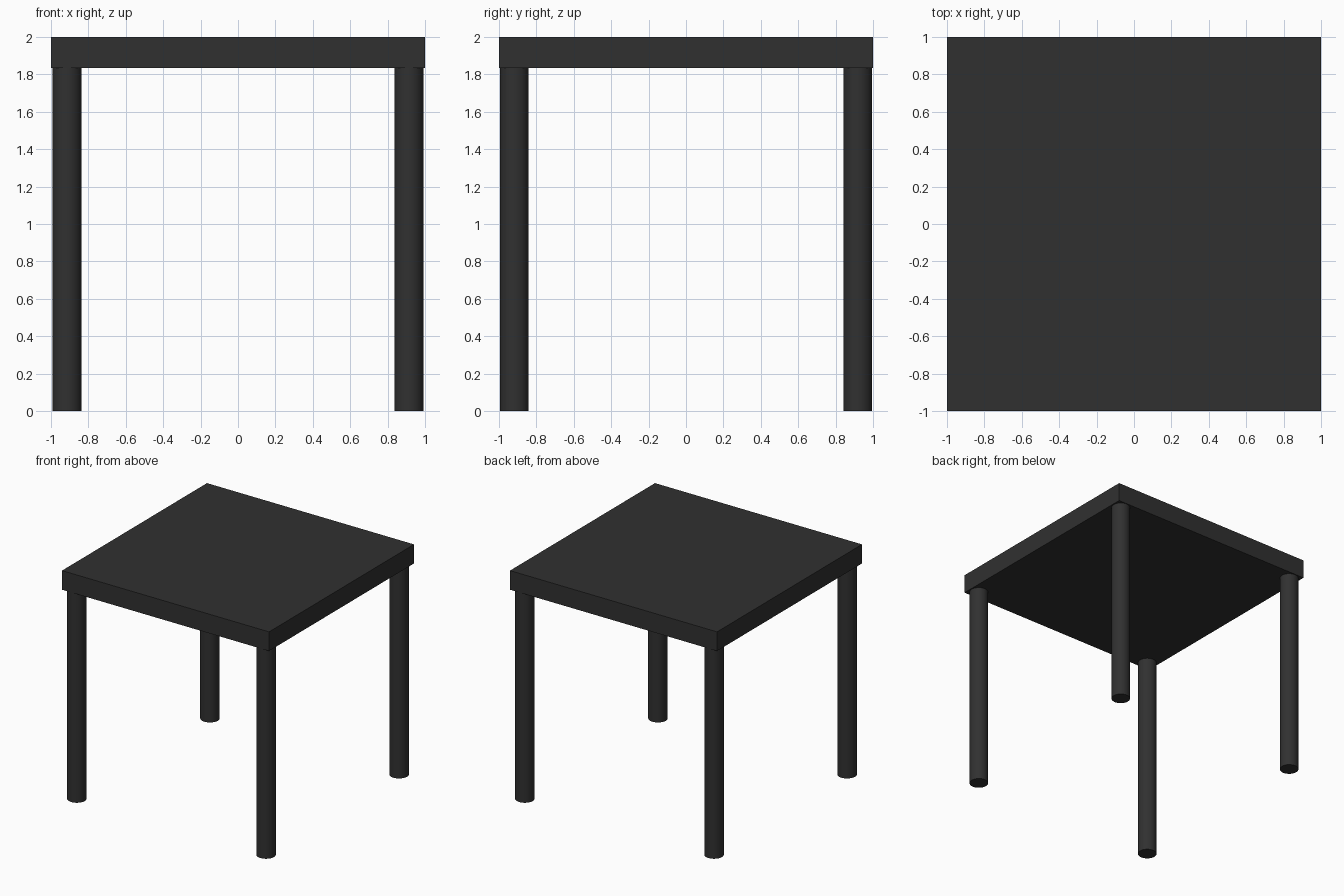
import bpy

if "Cube" in bpy.data.objects:
    bpy.data.objects.remove(bpy.data.objects["Cube"])

TOP_H = 2.0
UNDERSIDE = 1.833
LEG_R = 0.077

black = bpy.data.materials.new("black_finish")
black.diffuse_color = (0.03, 0.03, 0.03, 1)
black.use_nodes = True
black.node_tree.nodes["Principled BSDF"].inputs["Base Color"].default_value = black.diffuse_color

# Square slab top
thick = TOP_H - UNDERSIDE
bpy.ops.mesh.primitive_cube_add(size=1, location=(0, 0, UNDERSIDE + thick / 2))
top = bpy.context.object
top.name = "table_top"
top.scale = (2, 2, thick)
bpy.ops.object.transform_apply(location=False, rotation=False, scale=True)
top.data.materials.append(black)


# Round leg standing on the floor
def add_leg(name, x, y):
    bpy.ops.mesh.primitive_cylinder_add(vertices=48, radius=LEG_R, depth=UNDERSIDE,
                                        location=(x, y, UNDERSIDE / 2))
    leg = bpy.context.object
    leg.name = name
    leg.data.materials.append(black)
    bpy.ops.object.shade_smooth_by_angle()


# Four legs close to the corners
for side_y, depth_name in ((-1, "front"), (1, "back")):
    for side_x, side_name in ((-1, "left"), (1, "right")):
        add_leg(f"{depth_name}_{side_name}_leg", side_x * 0.914, side_y * 0.918)
